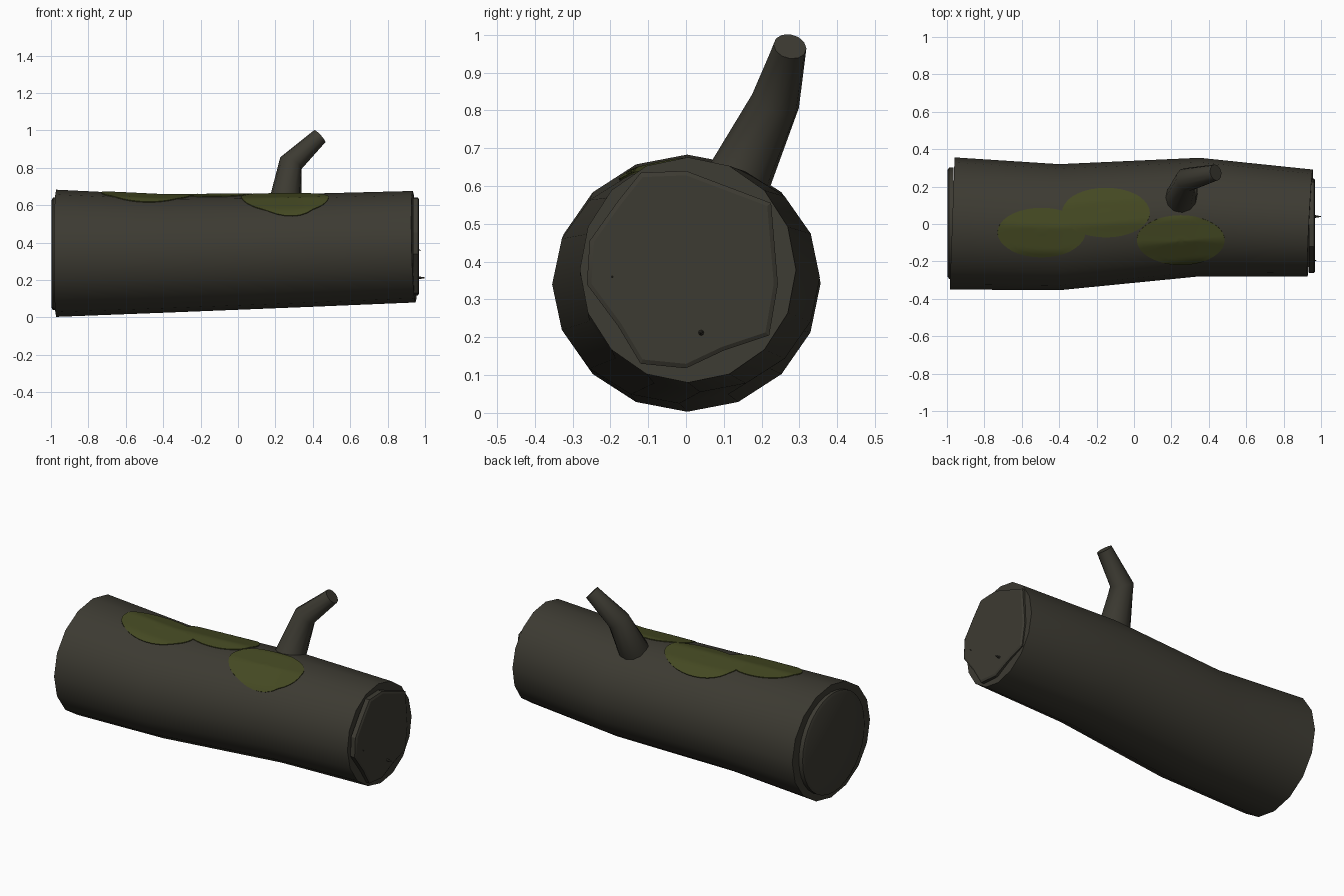
import bpy, bmesh, math
from mathutils import Vector
from mathutils.bvhtree import BVHTree

if "Cube" in bpy.data.objects:
    bpy.data.objects.remove(bpy.data.objects["Cube"])


def material(name, rgb):
    m = bpy.data.materials.new(name)
    m.diffuse_color = (*rgb, 1)
    m.use_nodes = True
    m.node_tree.nodes["Principled BSDF"].inputs["Base Color"].default_value = m.diffuse_color
    return m


BARK = material("dark bark", (0.046, 0.043, 0.032))
MOSS = material("olive moss", (0.058, 0.066, 0.016))


def finish(name, bm, mat, angle):
    bmesh.ops.recalc_face_normals(bm, faces=bm.faces)
    me = bpy.data.meshes.new(name)
    bm.to_mesh(me)
    bm.free()
    me.materials.append(mat)
    ob = bpy.data.objects.new(name, me)
    bpy.context.collection.objects.link(ob)
    bpy.ops.object.select_all(action='DESELECT')
    ob.select_set(True)
    bpy.context.view_layer.objects.active = ob
    bpy.ops.object.shade_smooth_by_angle(angle=math.radians(angle))
    return ob


def loft(name, rings, mat, angle=35):
    """Skin a list of equal-length point rings and close both ends."""
    bm = bmesh.new()
    loops = [[bm.verts.new(p) for p in r] for r in rings]
    n = len(loops[0])
    for a, b in zip(loops, loops[1:]):
        for i in range(n):
            j = (i + 1) % n
            bm.faces.new((a[i], a[j], b[j], b[i]))
    bm.faces.new(loops[0])
    bm.faces.new(loops[-1])
    return finish(name, bm, mat, angle)


def ring_x(x, cy, cz, ry, rz, n, tilt_y=0.0, tilt_z=0.0):
    """Ellipse facing along x, tilted a little."""
    pts = []
    for i in range(n):
        a = 2 * math.pi * i / n
        dy, dz = ry * math.sin(a), rz * math.cos(a)
        pts.append((x + dy * tilt_y + dz * tilt_z, cy + dy, cz + dz))
    return pts


# Bent log
log = loft("log", [
    ring_x(-0.972, 0.003, 0.343, 0.353, 0.34, 16, 0.036),
    ring_x(-0.40, -0.017, 0.340, 0.337, 0.315, 16),
    ring_x(0.35, 0.037, 0.358, 0.317, 0.303, 16),
    ring_x(0.942, 0.005, 0.378, 0.286, 0.298, 16, 0.05, -0.025),
], BARK)

# Cut face at the left end
loft("left_cut_face", [
    ring_x(-0.965, 0.004, 0.34, 0.297, 0.30, 32),
    ring_x(-0.990, 0.004, 0.34, 0.297, 0.30, 32),
    ring_x(-0.998, 0.004, 0.34, 0.282, 0.285, 32),
], BARK)

# Irregular cut face at the right end
outline = [(-0.12, 0.635), (0, 0.64), (0.225, 0.555), (0.243, 0.34),
           (0.22, 0.205), (0.10, 0.165), (0, 0.118), (-0.12, 0.13),
           (-0.18, 0.23), (-0.262, 0.34), (-0.255, 0.455), (-0.18, 0.56)]


def cut(x, s):
    return [(x, y * s, 0.378 + (z - 0.378) * s) for y, z in outline]


loft("right_cut_face", [cut(0.935, 1), cut(0.963, 1), cut(0.969, 0.955)], BARK, 20)

# Tiny splinters on the right end
for i, (y, z, r, tip) in enumerate([(0.04, 0.212, 0.009, 1.0), (-0.195, 0.36, 0.004, 0.978)]):
    loft(f"splinter_{i + 1}", [ring_x(0.96, y, z, r, r, 8),
                               ring_x(tip, y, z, r * 0.2, r * 0.2, 8)], BARK)

# Bent branch stub
path = [Vector(p) for p in [(0.235, 0.075, 0.49), (0.255, 0.148, 0.637),
                            (0.283, 0.237, 0.825), (0.437, 0.275, 0.969)]]
radii = [0.095, 0.084, 0.065, 0.044]
rings = []
for i, (p, r) in enumerate(zip(path, radii)):
    d = (path[min(i + 1, 3)] - path[max(i - 1, 0)]).normalized()
    u = d.cross(Vector((0, 1, 0))).normalized()
    v = d.cross(u)
    rings.append([p + r * (u * math.cos(t) + v * math.sin(t))
                  for t in [2 * math.pi * k / 12 for k in range(12)]])
loft("branch", rings, BARK, 50)

# Moss patches draped on the top of the log
tree = BVHTree.FromPolygons([v.co.copy() for v in log.data.vertices],
                            [tuple(p.vertices) for p in log.data.polygons])


def drape(x, y, lift):
    hit, normal, _, _ = tree.ray_cast(Vector((x, y, 2)), Vector((0, 0, -1)))
    return hit + normal * lift


for i, (cx, cy) in enumerate([(-0.495, -0.045), (-0.15, 0.06), (0.25, -0.085)]):
    bm = bmesh.new()
    n, steps = 36, 9
    centre = bm.verts.new(drape(cx, cy, 0.006))
    prev = None
    for s in range(1, steps + 2):
        f = min(s, steps) / steps
        lift = 0.005 if s <= steps else -0.01
        cur = [bm.verts.new(drape(cx + 0.235 * f * math.cos(2 * math.pi * k / n),
                                  cy + 0.131 * f * math.sin(2 * math.pi * k / n), lift))
               for k in range(n)]
        for k in range(n):
            j = (k + 1) % n
            if prev:
                bm.faces.new((prev[k], cur[k], cur[j], prev[j]))
            else:
                bm.faces.new((centre, cur[k], cur[j]))
        prev = cur
    finish(f"moss_patch_{i + 1}", bm, MOSS, 40)
